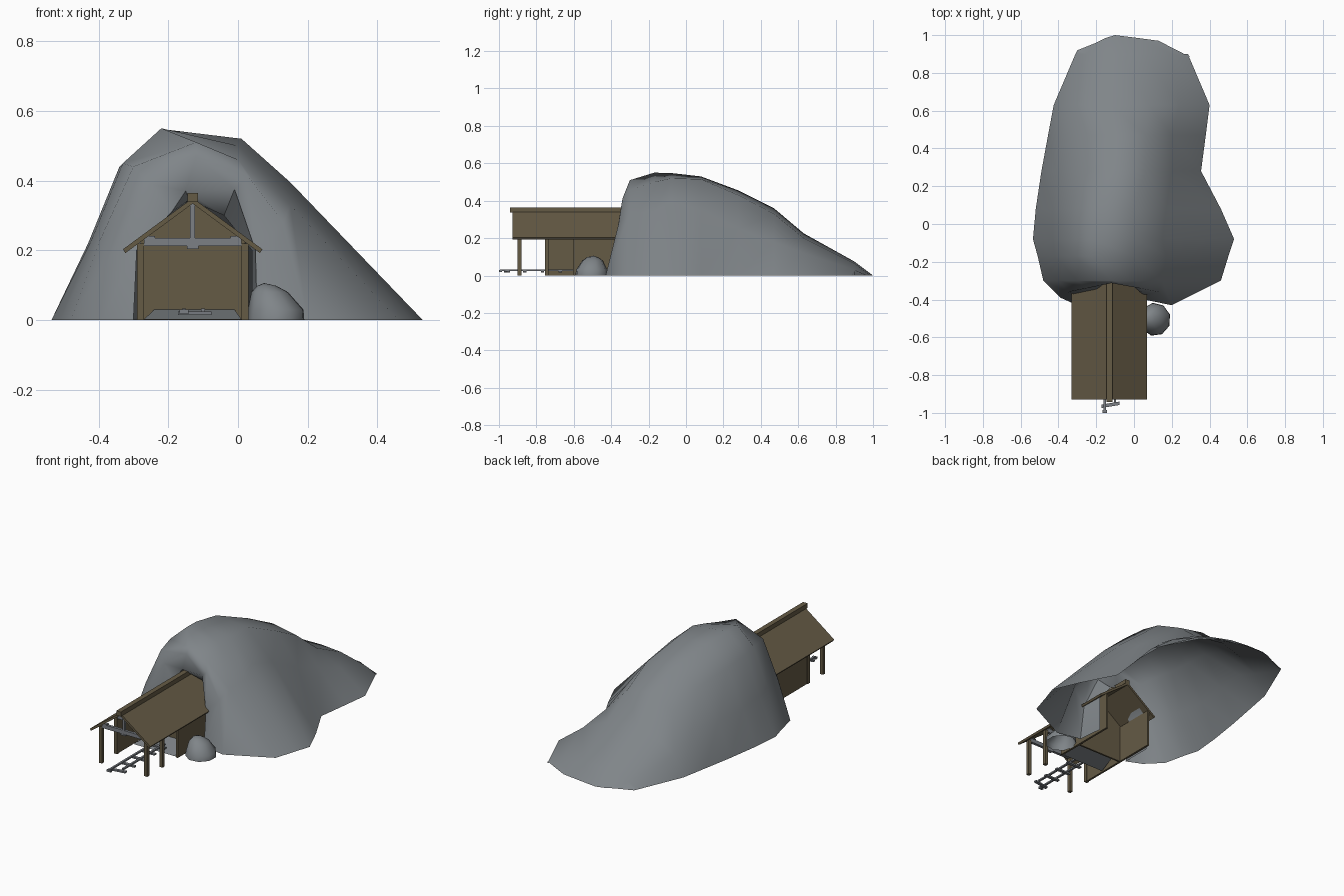
import bpy, bmesh, math

if "Cube" in bpy.data.objects:
    bpy.data.objects.remove(bpy.data.objects["Cube"])


def mat(name, c):
    m = bpy.data.materials.new(name)
    m.diffuse_color = (*c, 1)
    m.use_nodes = True
    m.node_tree.nodes["Principled BSDF"].inputs["Base Color"].default_value = m.diffuse_color
    return m


ROCK = mat("grey rock", (0.215, 0.235, 0.25))
WOOD = mat("brown wood", (0.130, 0.104, 0.060))
STEEL = mat("grey beam", (0.20, 0.215, 0.235))


def make(name, verts, faces, m, smooth=None):
    me = bpy.data.meshes.new(name)
    me.from_pydata([tuple(v) for v in verts], [], faces)
    ob = bpy.data.objects.new(name, me)
    bpy.context.collection.objects.link(ob)
    me.materials.append(m)
    bm = bmesh.new()
    bm.from_mesh(me)
    bmesh.ops.remove_doubles(bm, verts=bm.verts, dist=1e-5)
    bmesh.ops.recalc_face_normals(bm, faces=bm.faces)
    bm.to_mesh(me)
    bm.free()
    if smooth:
        bpy.ops.object.select_all(action='DESELECT')
        ob.select_set(True)
        bpy.context.view_layer.objects.active = ob
        bpy.ops.object.shade_smooth_by_angle(angle=math.radians(smooth))
    return ob


def extrude_y(name, prof, y0, y1, m):
    """Solid from an xz outline swept along y."""
    n = len(prof)
    v = [(x, y, z) for y in (y0, y1) for x, z in prof]
    f = [tuple(range(n)), tuple(range(2 * n - 1, n - 1, -1))]
    f += [(i, (i + 1) % n, n + (i + 1) % n, n + i) for i in range(n)]
    return make(name, v, f, m)


def box(name, x0, x1, y0, y1, z0, z1, m):
    return extrude_y(name, [(x0, z0), (x1, z0), (x1, z1), (x0, z1)], y0, y1, m)


def loft(name, rows, m, smooth, closed=False):
    n = len(rows[0])
    v = [p for r in rows for p in r]
    f = []
    for i in range(len(rows) - 1):
        for j in range(n if closed else n - 1):
            k = (j + 1) % n
            f.append((i * n + j, i * n + k, (i + 1) * n + k, (i + 1) * n + j))
    return make(name, v, f, m, smooth)


# Rock mound: y, left base, five (x, z) points over the top, right base
stations = [
    (0.90, -.31, -.25, .03, -.18, .06, -.08, .075, .05, .065, .2, .03, .285),
    (0.63, -.425, -.36, .12, -.26, .18, -.12, .225, .08, .20, .24, .12, .40),
    (0.47, -.455, -.37, .19, -.24, .285, -.10, .36, .06, .33, .2, .18, .38),
    (0.28, -.49, -.41, .20, -.28, .37, -.13, .455, .06, .43, .2, .25, .355),
    (0.08, -.52, -.43, .20, -.33, .42, -.20, .53, .0, .515, .17, .35, .46),
    (-.08, -.535, -.43, .22, -.34, .44, -.22, .548, .01, .52, .15, .395, .53),
    (-.17, -.51, -.42, .23, -.33, .45, -.22, .55, .0, .50, .17, .345, .50),
    (-.30, -.48, -.40, .22, -.30, .44, -.12, .51, .0, .46, .15, .33, .46),
]
rows = [[(-.30, .92, 0), (-.2, .96, 0), (-.15, .985, 0), (-.10, 1, 0),
         (.02, .985, 0), (.13, .97, 0), (.295, .885, 0)]]
for s in stations:
    y = s[0]
    mid = [(s[i], y, s[i + 1]) for i in range(2, 12, 2)]
    rows.append([(s[1], y, 0)] + mid + [(s[12], y, 0)])
# front face, mouth tight around the shed, and a lip turned inward
rows.append([(-.39, -.39, 0), (-.35, -.36, .21), (-.25, -.34, .39), (-.12, -.313, .47),
             (.03, -.34, .41), (.13, -.36, .28), (.20, -.43, 0)])
mouth = [(-.30, -.43, 0), (-.29, -.38, .21), (-.19, -.34, .31), (-.15, -.31, .37),
         (-.01, -.325, .375), (.05, -.375, .2), (.055, -.40, 0)]
rows.append(mouth)
rows.append([(x, -.25, z) for x, z in ((-.30, 0), (-.29, .21), (-.2, .29), (-.14, .345),
                                       (-.04, .30), (.04, .2), (.04, 0))])
loft("rock_mound", rows, ROCK, 50)

# Boulder beside the shed
brows = []
for z, r, ox, oy in [(0, 1, .11, -.505), (.03, .97, .11, -.505), (.08, .64, .092, -.50),
                     (.098, .34, .083, -.50), (.106, 0, .075, -.495)]:
    brows.append([(ox + .084 * r * math.cos(a), oy + .088 * r * math.sin(a), z)
                  for a in (i * math.tau / 9 + .3 for i in range(9))])
loft("boulder", brows, ROCK, 50, True)

# Shed roof slabs, posts and side walls
CX, Y0, Y1 = -.13, -.928, -.21
for side, s in (("left", -1), ("right", 1)):
    extrude_y(side + "_roof", [(CX, .35), (CX + s * .20, .203), (CX + s * .193, .192),
                               (CX, .334)], Y0, Y1, WOOD)
    px = CX + s * .15
    for i, y in enumerate((-.89, -.745)):
        box(f"{side}_post_{i}", px - .01, px + .01, y - .01, y + .01, 0, .22, WOOD)
    box(side + "_wall", px - .006, px + .006, -.75 if s < 0 else -.605, Y1, 0, .22, WOOD)
    for i, y in enumerate((-.89, -.745)):
        bx = CX + s * .122
        box(f"{side}_bracket_{i}", bx - .014, bx + .014, y - .01, y + .01, .235, .241, STEEL)
box("ridge_cap", CX - .015, CX + .015, -.942, Y1, .338, .365, WOOD)

# Cross beams and king posts
for i, y in enumerate((-.89, -.745, -.61)):
    box(f"cross_beam_{i}", CX - .14, CX + .14, y - .008, y + .008, .212, .235, STEEL)
    box(f"king_post_{i}", CX - .007, CX + .007, y - .007, y + .007, .235, .337, STEEL)
    box(f"centre_bracket_{i}", CX - .016, CX + .016, y - .01, y + .01, .204, .212, STEEL)

# Gabled inner wall and the rocky floor slope at its foot
extrude_y("inner_wall", [(CX - .15, 0), (CX + .15, 0), (CX + .15, .225), (CX, .335),
                         (CX - .15, .225)], -.46, -.45, WOOD)
make("rock_floor", [(CX - .14, -.60, .002), (CX - .11, -.46, .03),
                    (CX + .12, -.46, .03), (CX + .14, -.60, .002)], [(0, 1, 2, 3)], ROCK)

# Mine track
box("left_rail", -.161, -.149, -.995, -.55, .024, .033, STEEL)
box("right_rail", -.106, -.094, -.945, -.55, .024, .033, STEEL)
for i in range(5):
    y = -.957 + i * .095
    k = .008 if i == 0 else 0
    v = [(x, y + dy + (k if x > -.12 else -k), z) for z in (.015, .024)
         for x, dy in ((-.172, -.009), (-.076, -.009), (-.076, .009), (-.172, .009))]
    make(f"sleeper_{i}", v, [(0, 1, 2, 3), (4, 5, 6, 7), (0, 1, 5, 4), (1, 2, 6, 5),
                             (2, 3, 7, 6), (3, 0, 4, 7)], STEEL)
box("rail_stop", -.168, -.142, -1.0, -.985, .018, .030, STEEL)
